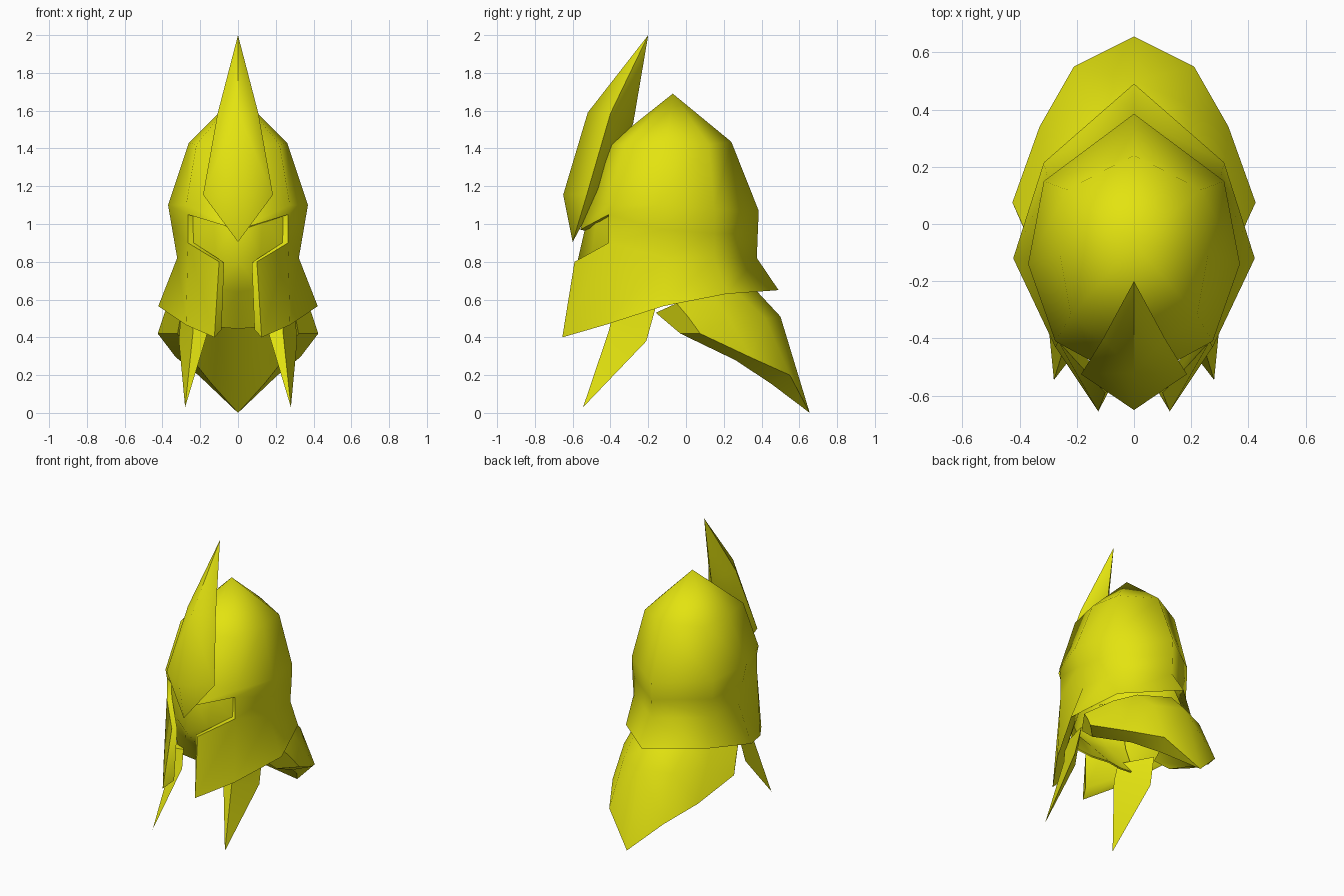
import bpy, bmesh, math

if "Cube" in bpy.data.objects:
    bpy.data.objects.remove(bpy.data.objects["Cube"])

gold = bpy.data.materials.new("yellow_metal")
gold.diffuse_color = (0.77, 0.77, 0.005, 1)
gold.use_nodes = True
gold.node_tree.nodes["Principled BSDF"].inputs["Base Color"].default_value = gold.diffuse_color


def build(name, rows, loop=False, caps=(), skip=(), wall=0, angle=40, rim_z=None):
    """Skin rows of points on the +x half, mirror across x, smooth by angle."""
    bm = bmesh.new()
    verts = {}

    def v(p):
        if p not in verts:
            verts[p] = bm.verts.new(p)
        return verts[p]

    def face(points):
        unique = list(dict.fromkeys(v(p) for p in points))
        if len(unique) > 2:
            bm.faces.new(unique)

    for r in range(len(rows) - 1):
        a, b = rows[r], rows[r + 1]
        n = len(a)
        for c in range(n if loop else n - 1):
            if (r, c) not in skip:
                d = (c + 1) % n
                face([a[c], a[d], b[d], b[c]])
    for cap in caps:
        face(cap)
    loose = [w for w in bm.verts if not w.link_faces]
    bmesh.ops.delete(bm, geom=loose, context='VERTS')
    bmesh.ops.mirror(bm, geom=bm.verts[:] + bm.edges[:] + bm.faces[:],
                     axis='X', merge_dist=0.001)
    bmesh.ops.remove_doubles(bm, verts=bm.verts[:], dist=0.0005)
    bmesh.ops.recalc_face_normals(bm, faces=bm.faces[:])
    me = bpy.data.meshes.new(name)
    bm.to_mesh(me)
    bm.free()
    me.materials.append(gold)
    ob = bpy.data.objects.new(name, me)
    bpy.context.collection.objects.link(ob)
    bpy.ops.object.select_all(action='DESELECT')
    ob.select_set(True)
    bpy.context.view_layer.objects.active = ob
    if wall:
        count = len(me.vertices)
        mod = ob.modifiers.new("wall", 'SOLIDIFY')
        mod.thickness = wall
        mod.offset = -1
        bpy.ops.object.modifier_apply(modifier=mod.name)
        if rim_z:  # bevel the lower rim: inner edge is raised and pulled in
            pts = ob.data.vertices
            for i in range(count):
                p = pts[i].co
                if p.z < rim_z:
                    sx = 0.7 if abs(p.x) < 0.2 else 0.89
                    pts[i + count].co = (p.x * sx, p.y * 0.89, p.z + 0.04)
    bpy.ops.object.shade_smooth_by_angle(angle=math.radians(angle))
    return ob


# Helmet shell: rings from back centre round to front centre, top to rim
apex = (0, -0.07, 1.69)
build("helmet_shell", [
    [apex] * 5,
    [(0, .24, 1.435), (.235, .12, 1.42), (.26, -.1, 1.43), (.22, -.32, 1.42), (0, -.41, 1.42)],
    [(0, .385, 1.07), (.315, .15, 1.08), (.37, -.14, 1.1), (.275, -.41, 1.1), (0, -.51, 1.12)],
    [(0, .38, .95), (.31, .15, .95), (.348, -.13, .97), (.265, -.41, 1.05), (0, -.56, .97)],
    [(0, .375, .82), (.30, .15, .82), (.322, -.12, .82), (.265, -.41, .9), (.1, -.59, .8)],
    [(0, .49, .65), (.315, .215, .63), (.422, -.12, .565), (.275, -.43, .465), (.125, -.655, .4)],
], skip={(3, 3)}, wall=0.035, angle=75, rim_z=.66)  # skipped cell is the eye opening

# Face plate behind the eye openings and the nose slit
build("face_plate", [
    [(0, -.515, 1.06), (.13, -.47, 1.06), (.238, -.395, 1.06)],
    [(0, -.575, .8), (.12, -.5, .83), (.238, -.395, .87)],
    [(0, -.43, .64), (.12, -.41, .66), (.238, -.37, .68)],
    [(0, -.25, .445), (.12, -.28, .455), (.24, -.3, .48)],
], wall=0.01, angle=75)

# Pointed crest plate on the brow: front ridge, side edge, back
top, bottom = (0, -.2, 2.0), (0, -.6, .905)
build("brow_crest", [
    [top] * 3,
    [(0, -.52, 1.59), (.108, -.4, 1.585), (0, -.28, 1.53)],
    [(0, -.65, 1.155), (.185, -.525, 1.155), (0, -.44, 1.2)],
    [bottom] * 3,
], angle=80)

# Flared neck guard: one cross-section loop per column, from centre to side
tip = (0, .655, 0)
side = [(.3, -.16, .53), (.37, -.05, .58), (.395, .01, .51), (.425, .075, .42), (.32, -.03, .42)]
build("neck_guard", [
    [(0, .12, .57), (0, .37, .65), (0, .5, .51), tip, tip],
    [(.15, .06, .57), (.2, .27, .64), (.19, .42, .5), (.21, .55, .2), (.14, .45, .155)],
    [(.24, 0, .56), (.29, .14, .62), (.32, .23, .5), (.33, .34, .295), (.24, .26, .28)],
    side,
], loop=True, caps=[side], angle=42)

# Cheek spikes: three-sided blades hanging below the cheek plates
base = [(.25, -.38, .55), (.3, -.16, .56), (.17, -.36, .55)]
build("cheek_spikes", [
    base,
    [(.238, -.41, .43), (.313, -.21, .38), (.16, -.39, .43)],
    [(.28, -.545, .03)] * 3,
], loop=True, caps=[base], angle=30)
